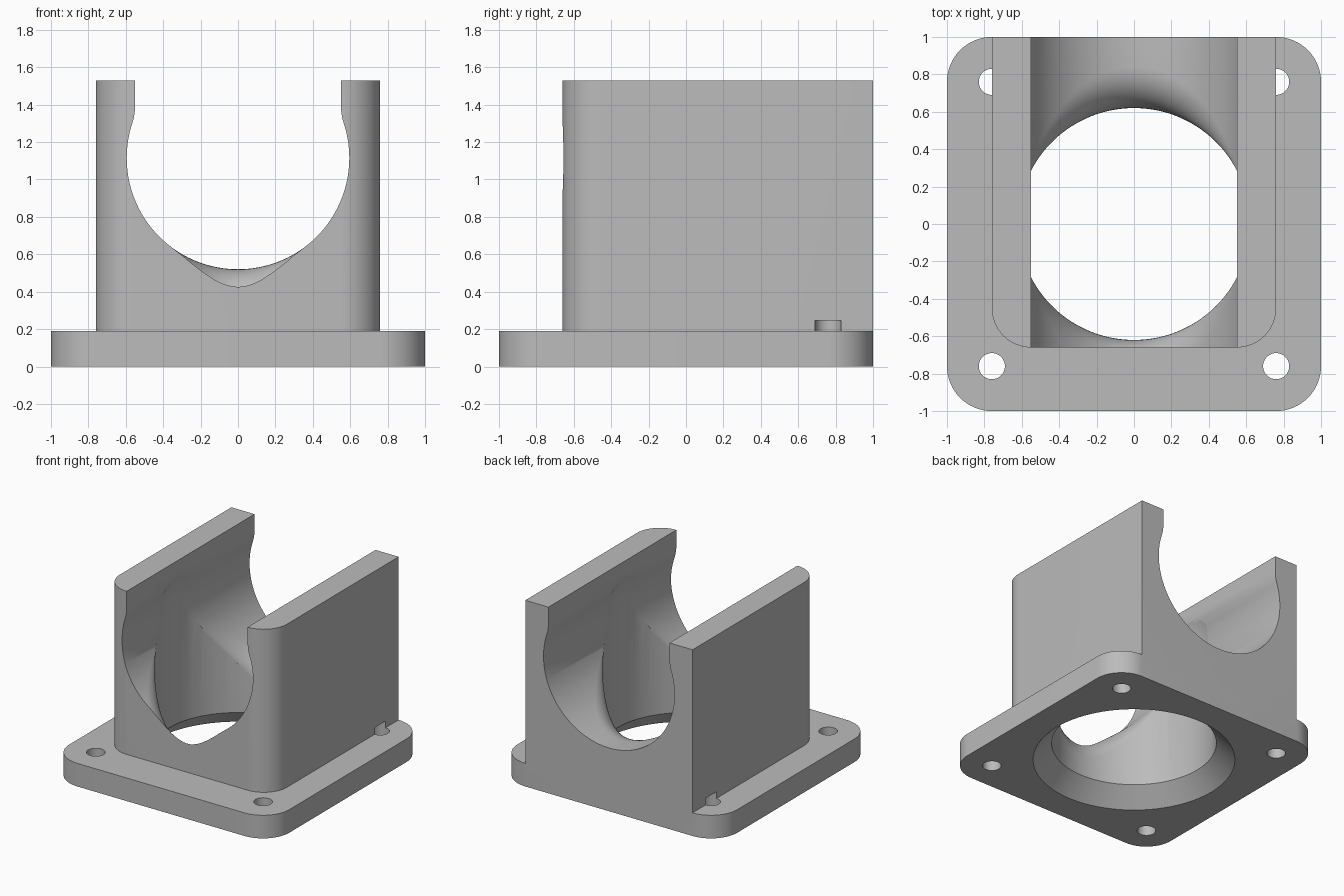
import bpy, bmesh
from math import sin, cos, pi, sqrt, asin, radians

if "Cube" in bpy.data.objects:
    bpy.data.objects.remove(bpy.data.objects["Cube"])

BORE_R, BORE_Z = 0.595, 1.115    # cradle bore running front to back
DUCT_R = 0.62                    # vertical duct
PLATE_H, TOP = 0.19, 1.53

grey = bpy.data.materials.new("grey_plastic")
grey.use_nodes = True
colour = (0.5, 0.5, 0.5, 1)
grey.diffuse_color = colour
grey.node_tree.nodes["Principled BSDF"].inputs["Base Color"].default_value = colour


def loft(name, rings):
    """Closed solid skinned through equal-length rings of points."""
    bm = bmesh.new()
    loops = [[bm.verts.new(p) for p in ring] for ring in rings]
    n = len(loops[0])
    for a, b in zip(loops, loops[1:]):
        for i in range(n):
            j = (i + 1) % n
            bm.faces.new((a[i], a[j], b[j], b[i]))
    bm.faces.new(loops[0])
    bm.faces.new(loops[-1])
    bmesh.ops.recalc_face_normals(bm, faces=bm.faces)
    mesh = bpy.data.meshes.new(name)
    bm.to_mesh(mesh)
    bm.free()
    mesh.materials.append(grey)
    obj = bpy.data.objects.new(name, mesh)
    bpy.context.collection.objects.link(obj)
    return obj


def revolve(name, profile, x=0, y=0, steps=128):
    """Solid of revolution about a vertical axis from (radius, z) pairs."""
    turns = [2 * pi * i / steps for i in range(steps)]
    return loft(name, [[(x + r * cos(t), y + r * sin(t), z) for t in turns]
                       for r, z in profile])


def prism(name, outline, z0, z1):
    return loft(name, [[(x, y, z) for x, y in outline] for z in (z0, z1)])


def corner(cx, cy, r, start, steps=16):
    angles = [start + pi / 2 * i / steps for i in range(steps + 1)]
    return [(cx + r * cos(a), cy + r * sin(a)) for a in angles]


def combine(target, tool, operation):
    mod = target.modifiers.new(operation, 'BOOLEAN')
    mod.operation, mod.object, mod.solver = operation, tool, 'EXACT'
    bpy.context.view_layer.objects.active = target
    bpy.ops.object.modifier_apply(modifier=mod.name)
    bpy.data.objects.remove(tool)


# Flange plate with four rounded corners
c, r = 0.76, 0.24
plate = []
for k, (sx, sy) in enumerate([(1, 1), (-1, 1), (-1, -1), (1, -1)]):
    plate += corner(sx * c, sy * c, r, k * pi / 2)
holder = prism("pipe_cradle", plate, 0, PLATE_H)

# Upright block, rounded at the front only and flush at the back
block = [(c, 1), (-c, 1)]
block += corner(-0.55, -0.45, 0.21, pi) + corner(0.55, -0.45, 0.21, 1.5 * pi)
combine(holder, prism("block", block, PLATE_H / 2, TOP), 'UNION')

# Cradle bore opening into a narrower slot, with a soft blend between them
lip = asin((1.30 - BORE_Z) / BORE_R)
x0, x1, zm, z1 = BORE_R * cos(lip), 0.55, 1.347, 1.40
half = [(x1, TOP + 0.2)]
for i in range(9):
    t = 1 - i / 8
    half.append(((1 - t) ** 2 * x0 + (1 - (1 - t) ** 2) * x1,
                 (1 - t) ** 2 * 1.30 + 2 * t * (1 - t) * zm + t * t * z1))
for i in range(1, 49):
    a = lip - (lip + pi / 2) * i / 48
    half.append((BORE_R * cos(a), BORE_Z + BORE_R * sin(a)))
section = half + [(-x, z) for x, z in half[-2::-1]]
combine(holder, loft("bore", [[(x, y, z) for x, z in section] for y in (-1.2, 1.2)]),
        'DIFFERENCE')

# Vertical duct: flared mouth, straight wall, domed top
dome = [(DUCT_R * cos(a), BORE_Z + DUCT_R * sin(a))
        for a in [radians(3 * i) for i in range(30)]]
duct = [(0.78, -0.02), (DUCT_R, 0.14)] + dome
combine(holder, revolve("duct", duct), 'DIFFERENCE')


# Rounded edge where the duct meets the floor of the cradle bore
def bore_floor(x):
    return BORE_Z - sqrt(BORE_R ** 2 - x * x)


def edge_ring(phi, side):
    f = 0.22 * cos(phi) ** 4
    points = [(DUCT_R - 0.1, -f)]
    for i in range(13):
        a = pi / 2 * i / 12
        points.append((DUCT_R + f * (1 - cos(a)), f * (sin(a) - 1)))
    points += [(DUCT_R + f, 0.03), (DUCT_R - 0.1, 0.03)]
    return [(q * sin(phi), side * q * cos(phi), bore_floor(q * sin(phi)) + dz)
            for q, dz in points]


for side in (-1, 1):
    rings = [edge_ring(radians(2.5 * i), side) for i in range(-24, 25)]
    combine(holder, loft("soft_edge", rings), 'DIFFERENCE')

# Screw holes; the rear pair nick the sides of the block
for sx in (-1, 1):
    for sy in (-1, 1):
        hole = revolve("hole", [(0.07, -0.1), (0.07, 0.245)], sx * c, sy * c, 32)
        combine(holder, hole, 'DIFFERENCE')

bpy.ops.object.select_all(action='DESELECT')
holder.select_set(True)
bpy.context.view_layer.objects.active = holder
bpy.ops.object.shade_smooth_by_angle(angle=radians(30))
